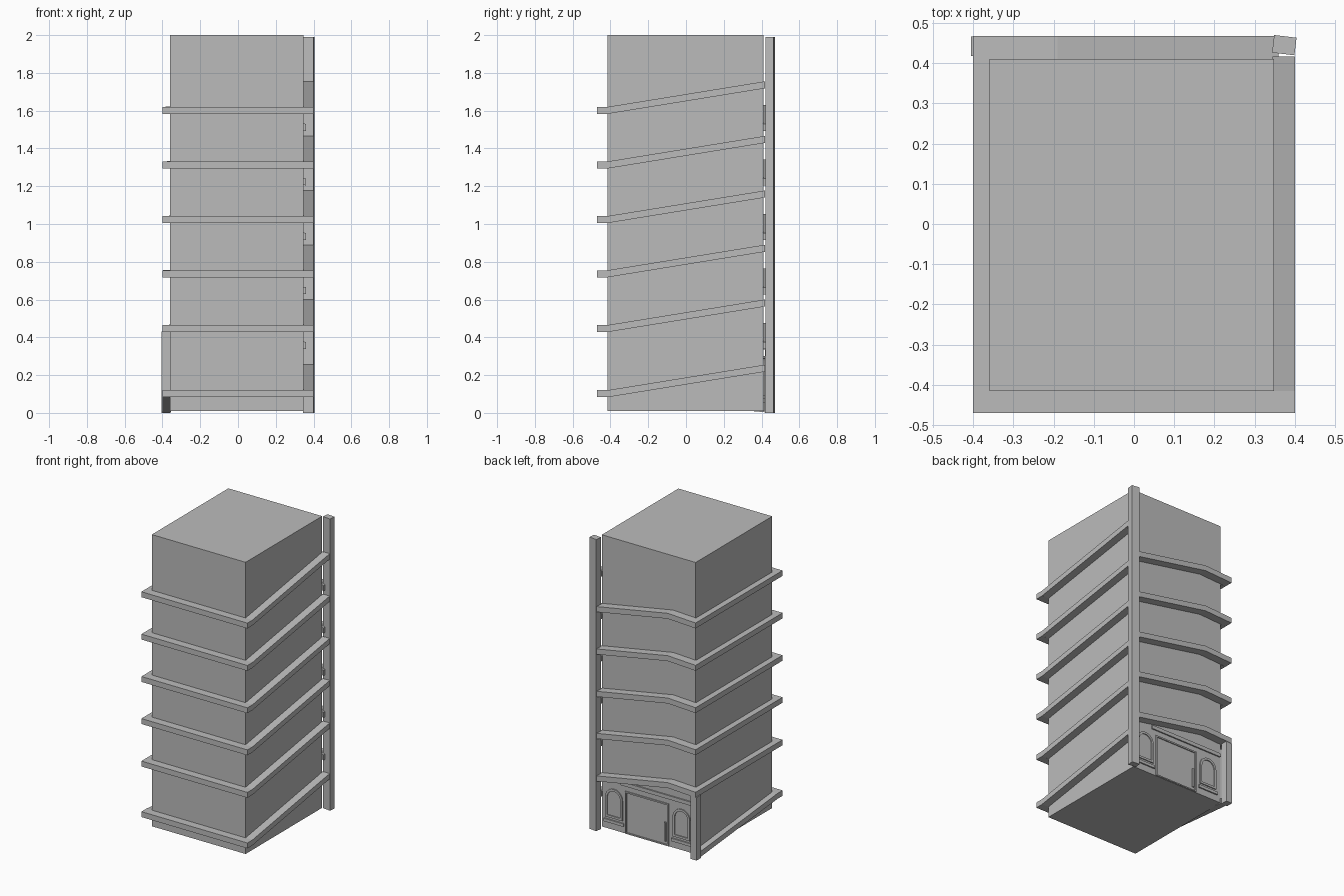
import bpy, bmesh
from math import pi, cos, sin
from mathutils import Vector

cube = bpy.data.objects.get("Cube")
if cube:
    bpy.data.objects.remove(cube)

grey = bpy.data.materials.new("plain_grey")
grey.use_nodes = True
grey.diffuse_color = (0.5, 0.5, 0.5, 1)
grey.node_tree.nodes["Principled BSDF"].inputs["Base Color"].default_value = (0.5, 0.5, 0.5, 1)


def finish(name, bm):
    bmesh.ops.recalc_face_normals(bm, faces=bm.faces[:])
    mesh = bpy.data.meshes.new(name)
    bm.to_mesh(mesh)
    bm.free()
    mesh.materials.append(grey)
    obj = bpy.data.objects.new(name, mesh)
    bpy.context.collection.objects.link(obj)
    return obj


def add_bar(bm, start, end, across, thick):
    """Slab from start to end (top edge), widened by across, hanging down by thick."""
    a, b, w, d = Vector(start), Vector(end), Vector(across), Vector((0, 0, -thick))
    rings = [[bm.verts.new(p + q) for q in (Vector(), w, w + d, d)] for p in (a, b)]
    bm.faces.new(rings[0])
    bm.faces.new(rings[1])
    for i in range(4):
        j = (i + 1) % 4
        bm.faces.new((rings[0][i], rings[0][j], rings[1][j], rings[1][i]))


def box(name, x0, x1, y0, y1, z0, z1):
    bm = bmesh.new()
    add_bar(bm, (x0, y0, z1), (x1, y0, z1), (0, y1 - y0, 0), z1 - z0)
    return finish(name, bm)


BACK = 0.41
FRONT = -0.415

# Main block
box("tower_block", -0.36, 0.348, FRONT, BACK, 0.01, 2)

# Wrapping ledges, climbing round each storey
THICK = 0.037
for level, z in enumerate((0.12, 0.465, 0.755, 1.042, 1.331, 1.62)):
    bm = bmesh.new()
    add_bar(bm, (0.345, FRONT, z), (0.345, 0.417, z + 0.135), (0.055, 0, 0), THICK)
    add_bar(bm, (-0.4, -0.47, z), (0.4, -0.47, z), (0, 0.056, 0), THICK)
    if level == 0:
        # the lowest ledge starts from the ground at the back corner
        add_bar(bm, (-0.4, FRONT, z), (-0.4, 0.42, 0.04), (0.045, 0, 0), THICK)
    else:
        add_bar(bm, (-0.4, FRONT, z), (-0.4, 0.41, z), (0.045, 0, 0), THICK)
        add_bar(bm, (-0.4, 0.408, z), (-0.19, 0.408, z + 0.01), (0, 0.06, 0), THICK)
        add_bar(bm, (-0.19, 0.408, z + 0.01), (0.36, 0.408, z - 0.09), (0, 0.06, 0), THICK)
    finish(f"ledge_{level}", bm)

# Corner posts at the back
tall = box("tall_corner_post", -0.028, 0.028, -0.022, 0.022, 0, 1.99)
tall.location = (0.374, 0.445, 0)
tall.rotation_euler.z = -0.12
box("short_corner_post", -0.406, -0.36, 0.418, 0.466, 0, 0.43)


# Ground floor entrance
def arch(cx, half, z0, z1):
    """Outline of a round-headed opening."""
    spring = z1 - half
    pts = [(cx - half, z0), (cx + half, z0)]
    pts += [(cx + half * cos(pi * i / 10), spring + half * sin(pi * i / 10)) for i in range(11)]
    return pts


def frame(name, outer, inner, depth):
    bm = bmesh.new()
    loops = []
    for y in (BACK - 0.002, BACK + depth):
        loops += [[bm.verts.new((x, y, z)) for x, z in pts] for pts in (outer, inner)]
    o0, i0, o1, i1 = loops
    n = len(outer)
    for a, b in ((o0, o1), (o1, i1), (i1, i0), (i0, o0)):
        for k in range(n):
            m = (k + 1) % n
            bm.faces.new((a[k], a[m], b[m], b[k]))
    return finish(name, bm)


def rect(x0, x1, z0, z1):
    return [(x0, z0), (x1, z0), (x1, z1), (x0, z1)]


for side, cx in (("left", 0.255), ("right", -0.255)):
    frame(f"{side}_window_arch", arch(cx, 0.065, 0.09, 0.29), arch(cx, 0.05, 0.105, 0.275), 0.007)
    box(f"{side}_window_sill", cx - 0.075, cx + 0.075, BACK - 0.002, BACK + 0.009, 0.055, 0.075)
frame("door_frame", rect(-0.16, 0.17, 0.012, 0.3), rect(-0.15, 0.16, 0.02, 0.29), 0.007)
box("door_handle", -0.14, -0.128, BACK - 0.002, BACK + 0.009, 0.04, 0.17)
box("entrance_cornice", -0.355, 0.2, BACK - 0.002, BACK + 0.009, 0.335, 0.36)
